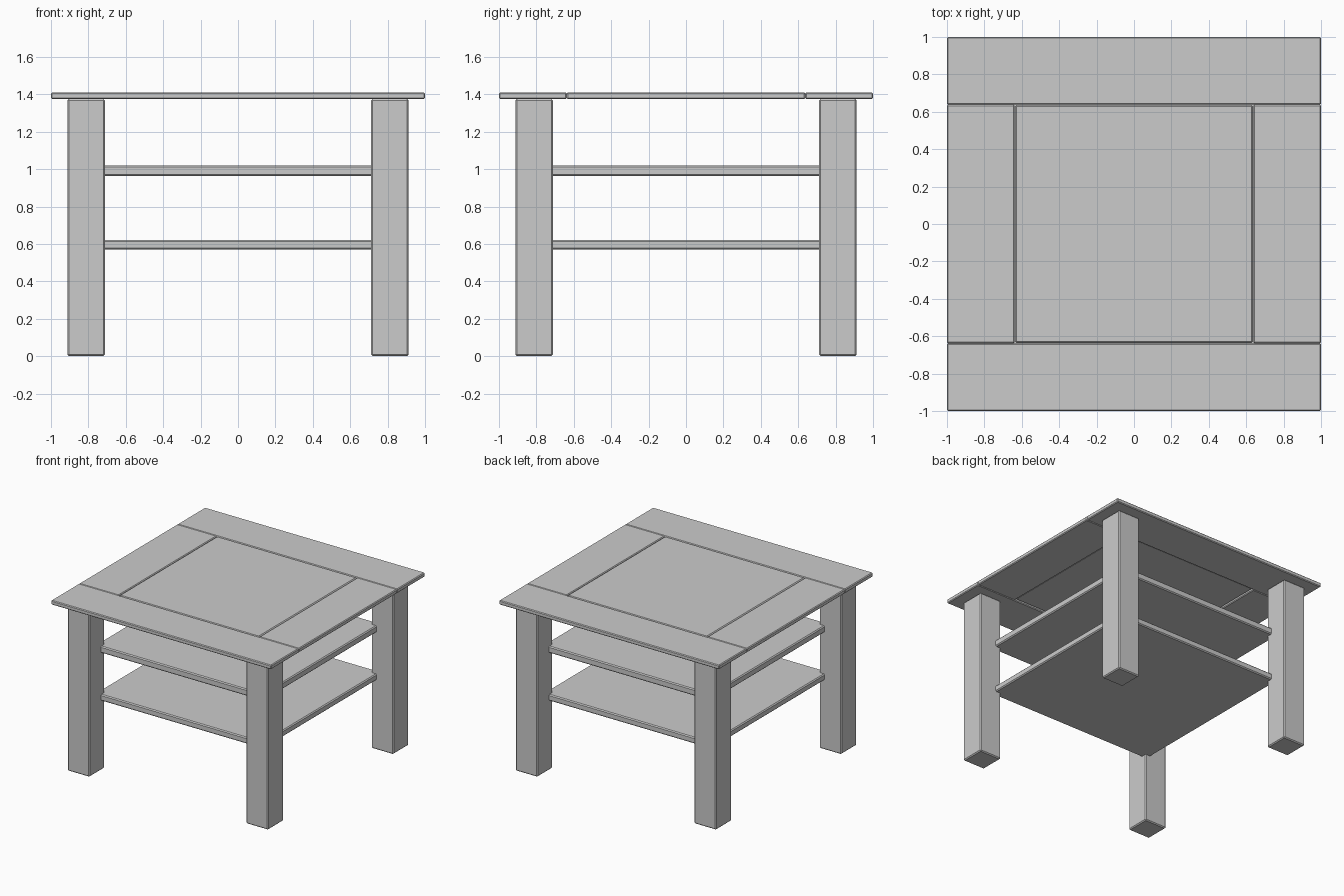
import bpy

if "Cube" in bpy.data.objects:
    bpy.data.objects.remove(bpy.data.objects["Cube"])


def box(name, x, y, z, bevel=0.008):
    """Bevelled box from (min, max) ranges on each axis."""
    bpy.ops.mesh.primitive_cube_add(
        size=1, location=[(a + b) / 2 for a, b in (x, y, z)])
    ob = bpy.context.object
    ob.name = name
    ob.scale = [b - a for a, b in (x, y, z)]
    bpy.ops.object.transform_apply(location=False, rotation=False, scale=True)
    mod = ob.modifiers.new("edge_bevel", 'BEVEL')
    mod.width = bevel
    mod.segments = 1
    return ob


def span(s, a, b):
    """Range a..b on the positive or negative side."""
    return (a, b) if s > 0 else (-b, -a)


TOP = (1.375, 1.41)
INNER = 0.638

# Four square legs
for sx, side in ((-1, "left"), (1, "right")):
    for sy, end in ((-1, "front"), (1, "back")):
        box(f"{end}_{side}_leg", span(sx, 0.712, 0.912),
            span(sy, 0.712, 0.912), (0, 1.375))

# Two shelves whose corners are let into the legs
for name, z in (("lower_shelf", (0.57, 0.622)), ("upper_shelf", (0.963, 1.018))):
    box(name, (-0.762, 0.762), (-0.762, 0.762), z)

# Tabletop frame: full-width front and back boards, shorter side boards
for s, end, side in ((-1, "front", "left"), (1, "back", "right")):
    box(f"{end}_top_board", (-1, 1), span(s, INNER, 1), TOP, 0.006)
    box(f"{side}_top_board", span(s, INNER, 1), (-INNER, INNER), TOP, 0.006)

# Thinner centre panel, recessed on the underside
box("centre_panel", (-0.636, 0.636), (-0.636, 0.636), (1.385, 1.41), 0.008)
